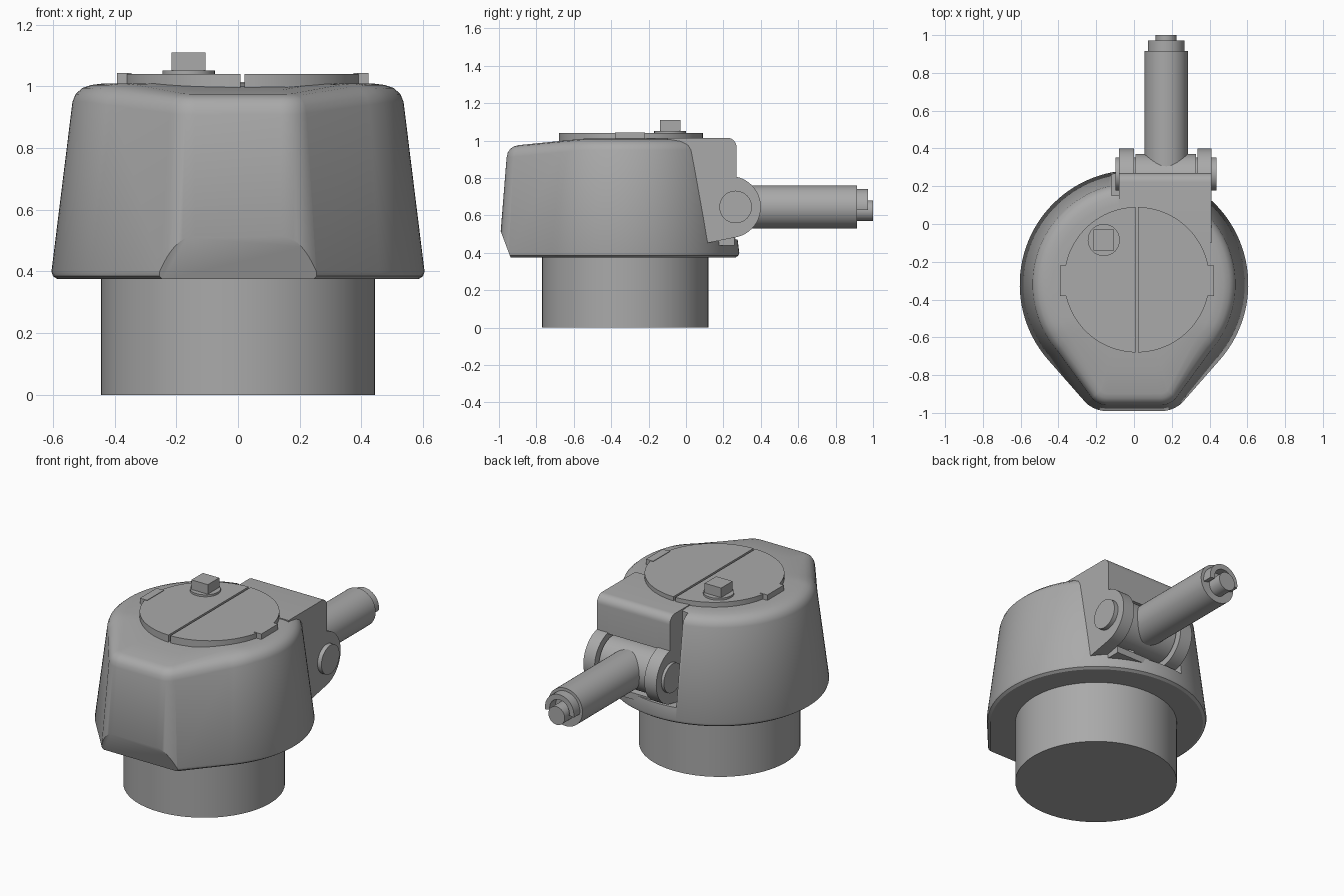
import bpy, bmesh
from math import sin, cos, pi, radians
from mathutils import Vector

if "Cube" in bpy.data.objects:
    bpy.data.objects.remove(bpy.data.objects["Cube"], do_unlink=True)

grey = bpy.data.materials.new("plain grey")
grey.use_nodes = True
colour = (0.4, 0.4, 0.4, 1)
grey.diffuse_color = colour
grey.node_tree.nodes["Principled BSDF"].inputs["Base Color"].default_value = colour


def finish(name, bm):
    bmesh.ops.recalc_face_normals(bm, faces=bm.faces)
    mesh = bpy.data.meshes.new(name)
    bm.to_mesh(mesh)
    bm.free()
    mesh.materials.append(grey)
    obj = bpy.data.objects.new(name, mesh)
    bpy.context.collection.objects.link(obj)
    return obj


def loft(name, rings, cut=None):
    """Skin a stack of equal-length rings and cap both ends."""
    bm = bmesh.new()
    loops = [[bm.verts.new(p) for p in ring] for ring in rings]
    n = len(loops[0])
    for low, high in zip(loops, loops[1:]):
        for i in range(n):
            j = (i + 1) % n
            bm.faces.new((low[i], low[j], high[j], high[i]))
    bm.faces.new(loops[0][::-1])
    bm.faces.new(loops[-1])
    if cut:
        bmesh.ops.recalc_face_normals(bm, faces=bm.faces)
        geom = bm.verts[:] + bm.edges[:] + bm.faces[:]
        res = bmesh.ops.bisect_plane(bm, geom=geom, plane_co=cut[0], plane_no=cut[1], clear_outer=True)
        edges = [e for e in res["geom_cut"] if isinstance(e, bmesh.types.BMEdge)]
        bmesh.ops.contextual_create(bm, geom=edges)
    return finish(name, bm)


def prism(name, pts, axis, a, b):
    """Extrude a 2D outline along an axis from a to b."""
    place = {"x": lambda u, v, w: (w, u, v),
             "y": lambda u, v, w: (u, w, v),
             "z": lambda u, v, w: (u, v, w)}[axis]
    return loft(name, [[place(u, v, w) for u, v in pts] for w in (a, b)])


def arc(cx, cy, r, start=0, end=360, n=64):
    full = end - start == 360
    steps = n if full else n - 1
    return [(cx + r * cos(radians(start + (end - start) * i / steps)),
             cy + r * sin(radians(start + (end - start) * i / steps))) for i in range(n)]


def rect(x0, x1, y0, y1):
    return [(x0, y0), (x1, y0), (x1, y1), (x0, y1)]


# Housing: round at the back, tapering to a blunt nose at the front
def outline(inset):
    nose = 0.15 - 0.6 * inset
    return (arc(0, -0.32, 0.605 - inset, -41, 221, 80)
            + arc(-0.14, -0.85, nose, 221, 270, 10)
            + arc(0.14, -0.85, nose, 270, 319, 10))


def ring(z, inset, scale=1):
    pts = []
    for x, y in outline(inset):
        y = -0.3 + (y + 0.3) * scale
        droop = max(0, -0.55 - y) * 0.1 if z > 0.9 else 0
        pts.append((x * scale, y, z - droop))
    return pts


housing = loft("housing",
               [ring(0.375, 0.02), ring(0.385, 0.005), ring(0.4, 0), ring(0.95, 0.068),
                ring(0.975, 0.078), ring(0.995, 0.1), ring(1.005, 0.13), ring(1.01, 0.17),
                ring(1.01, 0.17, 0.8), ring(1.01, 0.17, 0.6)],
               cut=(Vector((0, -1, 0.54)), Vector((0, -0.16, -0.06))))

# Pocket beside the hinge block
cutter = prism("pocket_cutter", rect(-0.12, 0.2, 0.15, 0.5), "z", 0.47, 1.2)
cutter.hide_render = True
cutter.hide_viewport = True
pocket = housing.modifiers.new("pocket", "BOOLEAN")
pocket.operation = "DIFFERENCE"
pocket.object = cutter

prism("base_plug", arc(0, -0.325, 0.445), "z", 0, 0.39)

# Hinge block: cheeks with round lugs, and a bridge over the opening
HY, HZ = 0.235, 0.645
top_corner = arc(0.22, 0.965, 0.05, 0, 90, 8)
cheek = ([(-0.1, 0.45), (0.1, 0.45)] + arc(HY, HZ, 0.165, -80, 78, 32)
         + top_corner + [(-0.1, 1.015)])
for side, a, b in (("right", -0.08, 0.0), ("left", 0.335, 0.41)):
    prism(side + "_hinge_cheek", cheek, "x", a, b)
prism("hinge_bridge", [(-0.1, 0.45), (0.1, 0.45), (0.1, 0.8), (0.27, 0.8)] + top_corner
      + [(-0.1, 1.015)], "x", 0.0, 0.335)
prism("hinge_sill", [(0.08, 0.44), (0.26, 0.44), (0.26, 0.48), (0.08, 0.5)], "x", 0.0, 0.335)
prism("hinge_barrel", arc(HY, HZ, 0.135, n=48), "x", 0.008, 0.327)
prism("hinge_pin", arc(0.265, HZ, 0.087, n=48), "x", -0.098, 0.436)

# Arm with a stepped tip and an open collar
AX = 0.17
prism("arm", arc(AX, HZ, 0.115, n=48), "y", 0.24, 0.915)
prism("arm_tip", arc(AX, 0.625, 0.055, n=32), "y", 0.9, 1.0)
prism("arm_collar", arc(AX, HZ, 0.097, -10, 190, 28) + arc(AX, HZ, 0.066, 190, -10, 28),
      "y", 0.9, 0.972)

# Lid: two half discs with a slot between, and a tab on each side
LX, LY = 0.015, -0.295
for side, start in (("left", -89), ("right", 91)):
    s = 1 if side == "left" else -1
    prism(side + "_lid_half", arc(LX, LY, 0.385, start, start + 178, 48), "z", 0.99, 1.04)
    inner, outer = sorted((LX + s * 0.36, LX + s * 0.408))
    prism(side + "_lid_tab", rect(inner, outer, -0.38, -0.22), "z", 0.99, 1.043)

# Square knob on a round boss
prism("knob_boss", arc(-0.16, -0.085, 0.085, n=32), "z", 1.03, 1.052)
prism("square_knob", rect(-0.215, -0.105, -0.14, -0.03), "z", 1.04, 1.11)

# Smooth the curves and keep the edges sharp
for obj in bpy.context.collection.objects:
    if obj.type == "MESH" and not obj.hide_render:
        bpy.ops.object.select_all(action="DESELECT")
        obj.select_set(True)
        bpy.context.view_layer.objects.active = obj
        bpy.ops.object.shade_smooth_by_angle(angle=radians(30))
